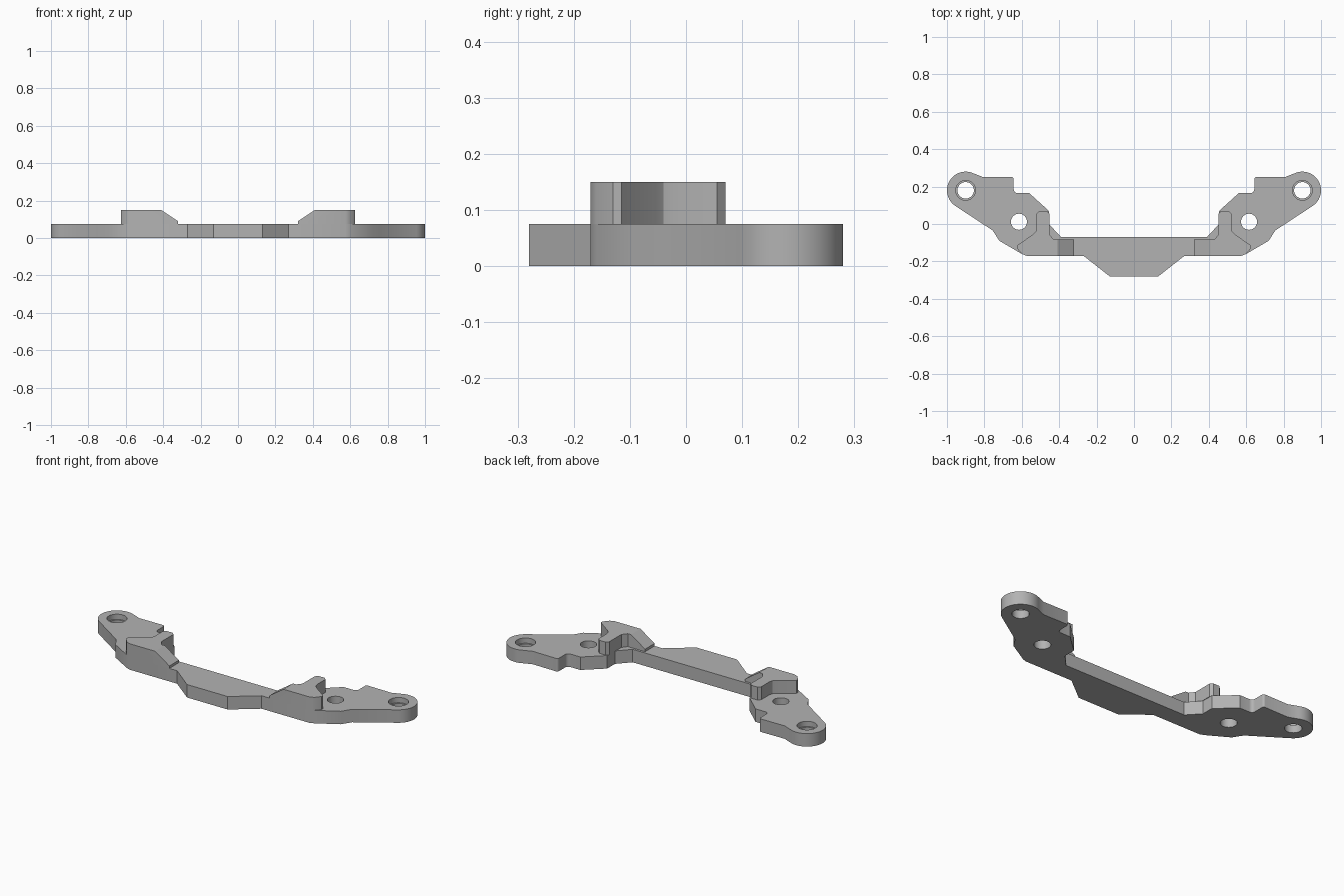
import bpy, bmesh, math

cube = bpy.data.objects.get("Cube")
if cube:
    bpy.data.objects.remove(cube, do_unlink=True)

grey = bpy.data.materials.new("plain grey")
grey.use_nodes = True
grey.diffuse_color = (0.45, 0.45, 0.45, 1)
grey.node_tree.nodes["Principled BSDF"].inputs["Base Color"].default_value = (0.45, 0.45, 0.45, 1)

PLATE, TOP = 0.075, 0.15
EAR, EAR_R = (0.9, 0.18), 0.1


def arc(centre, radius, start, end, steps):
    angles = [math.radians(start + (end - start) * i / steps) for i in range(steps + 1)]
    return [(centre[0] + radius * math.cos(a), centre[1] + radius * math.sin(a)) for a in angles]


def prism(name, points, bottom, top):
    """Extrude a flat outline straight up."""
    bm = bmesh.new()
    face = bm.faces.new([bm.verts.new((x, y, bottom)) for x, y in points])
    up = bmesh.ops.extrude_face_region(bm, geom=[face])["geom"]
    bmesh.ops.translate(bm, vec=(0, 0, top - bottom),
                        verts=[v for v in up if isinstance(v, bmesh.types.BMVert)])
    bmesh.ops.recalc_face_normals(bm, faces=bm.faces)
    mesh = bpy.data.meshes.new(name)
    bm.to_mesh(mesh)
    bm.free()
    mesh.materials.append(grey)
    obj = bpy.data.objects.new(name, mesh)
    bpy.context.collection.objects.link(obj)
    return obj


def activate(obj):
    bpy.ops.object.select_all(action='DESELECT')
    obj.select_set(True)
    bpy.context.view_layer.objects.active = obj


def cut(obj, cutter):
    """Subtract the cutter, then discard it."""
    cutter.hide_render = True
    mod = obj.modifiers.new("cut", 'BOOLEAN')
    mod.operation, mod.solver, mod.object = 'DIFFERENCE', 'EXACT', cutter
    activate(obj)
    bpy.ops.object.modifier_apply(modifier=mod.name)
    bpy.data.objects.remove(cutter, do_unlink=True)


def smooth(obj):
    activate(obj)
    bpy.ops.object.shade_smooth_by_angle(angle=math.radians(30))


# Base plate: half outline from front to back, then mirrored
half = [(0.13, -0.28), (0.27, -0.17), (0.575, -0.17), (0.6, -0.16), (0.72, -0.09), (0.755, -0.035)]
half += arc(EAR, EAR_R, -57, 115, 24)
half += [(0.805, 0.25)]
half += arc((0.655, 0.24), 0.012, 90, 180, 4)
half += arc((0.623, 0.185), 0.02, 0, -90, 4)
half += [(0.56, 0.165), (0.455, 0.07), (0.455, 0.0), (0.39, -0.07)]
plate = prism("base_plate", half + [(-x, y) for x, y in reversed(half)], 0, PLATE)

# Bolt holes: stepped at the ears, plain further in
for side in (1, -1):
    for x, y, r, low in ((*EAR, 0.044, -0.1), (*EAR, 0.053, 0.045), (0.615, 0.012, 0.043, -0.1)):
        cut(plate, prism("hole_cutter", arc((side * x, y), r, 0, 350, 35), low, 0.2))
smooth(plate)

# Raised locating blocks with a ramp towards the middle
block = [(0.32, -0.17), (0.575, -0.17), (0.6, -0.16), (0.625, -0.13), (0.625, -0.115),
         (0.54, -0.055), (0.525, -0.04), (0.52, -0.02), (0.52, 0.055), (0.505, 0.07),
         (0.465, 0.07), (0.452, 0.055), (0.452, -0.055), (0.43, -0.083), (0.32, -0.083)]
for side, label in ((1, "left"), (-1, "right")):
    body = prism(label + "_block", [(side * x, y) for x, y in block], PLATE, TOP)
    # Wedge drawn in the front plane, then stood upright and used to slice the ramp
    wedge = prism("ramp_cutter", [(side * 0.3, 0.076), (side * 0.41, TOP),
                                  (side * 0.41, 0.2), (side * 0.3, 0.2)], -0.3, 0.3)
    for v in wedge.data.vertices:
        v.co = (v.co.x, -v.co.z, v.co.y)
    cut(body, wedge)
    smooth(body)
